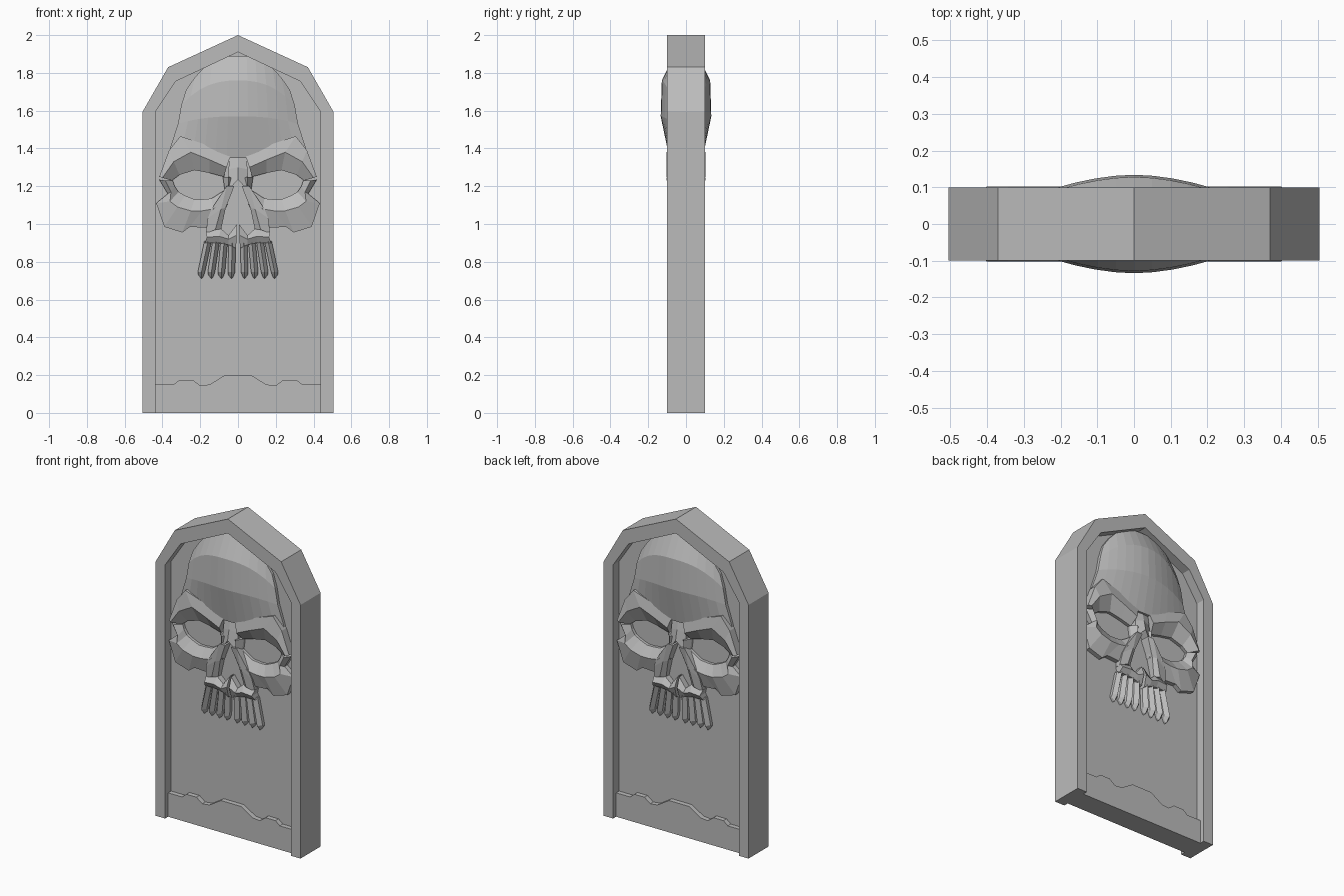
import bpy
import bmesh

if "Cube" in bpy.data.objects:
    bpy.data.objects.remove(bpy.data.objects["Cube"], do_unlink=True)

stone = bpy.data.materials.new("grey stone")
stone.use_nodes = True
stone.diffuse_color = (0.5, 0.5, 0.5, 1)
stone.node_tree.nodes["Principled BSDF"].inputs["Base Color"].default_value = stone.diffuse_color

PANEL_DEPTH = 0.04
ROOT_DEPTH = 0.03


def finish(name, bm):
    """Turn a bmesh into a stone object with flat faces."""
    bmesh.ops.recalc_face_normals(bm, faces=bm.faces)
    seam = [f for f in bm.faces if all(abs(v.co.x) < 1e-4 for v in f.verts)]
    bmesh.ops.delete(bm, geom=seam, context="FACES")
    mesh = bpy.data.meshes.new(name)
    bm.to_mesh(mesh)
    bm.free()
    mesh.materials.append(stone)
    obj = bpy.data.objects.new(name, mesh)
    bpy.context.collection.objects.link(obj)
    return obj


def arch(half):
    """Complete a right half outline, starting at the centre, with its left half."""
    return [(-x, z) for x, z in reversed(half)] + [p for p in half if p[0] > 0]


def prism(name, outline, depth):
    """Extrude an outline equally to the front and the back."""
    bm = bmesh.new()
    face = bm.faces.new([bm.verts.new((x, -depth, z)) for x, z in outline])
    result = bmesh.ops.extrude_face_region(bm, geom=[face], use_keep_orig=True)
    for item in result["geom"]:
        if isinstance(item, bmesh.types.BMVert):
            item.co.y = depth
    return finish(name, bm)


def relief(name, rows):
    """Loft rows of (x, z, depth) points into a carving, mirrored to all sides."""
    bm = bmesh.new()
    grid = [[bm.verts.new((x, -d, z)) for x, z, d in row] for row in rows]
    for upper, lower in zip(grid, grid[1:]):
        for i in range(len(upper) - 1):
            bm.faces.new((upper[i], upper[i + 1], lower[i + 1], lower[i]))
    result = bmesh.ops.extrude_face_region(bm, geom=bm.faces[:], use_keep_orig=True)
    for item in result["geom"]:
        if isinstance(item, bmesh.types.BMVert):
            item.co.y = -ROOT_DEPTH
    obj = finish(name, bm)
    mirror = obj.modifiers.new("mirror", "MIRROR")
    mirror.use_axis = (True, True, False)
    mirror.merge_threshold = 0.0005
    return obj


def level(depth, points):
    """Give every point of a row the same depth."""
    return [(x, z, depth) for x, z in points]


# Headstone: raised frame, sunken panel and ragged ground strip
outer = [(0, 2), (.37, 1.83), (.505, 1.595), (.505, 0)]
inner = [(0, 1.91), (.33, 1.755), (.437, 1.595), (.437, 0)]
prism("frame", arch(outer) + arch(inner)[::-1], 0.1)
prism("panel", arch(inner), PANEL_DEPTH)
ragged = [(.07, .2), (.15, .15), (.2, .145), (.24, .175),
          (.31, .175), (.34, .15), (.437, .15), (.437, 0)]
prism("ground_strip", [(-x, z) for x, z in reversed(ragged)] + ragged, 0.07)


# Cranium: each row gives half width, centre and edge height, centre and edge depth
def cranium_row(width, z_mid, z_edge, d_mid, d_edge, columns=7):
    row = []
    for i in range(columns):
        u = i / (columns - 1)
        z = z_mid + (z_edge - z_mid) * u ** 2.5
        d = d_mid + (d_edge - d_mid) * u ** 1.8
        row.append((width * u, z, d))
    return row


relief("cranium", [
    cranium_row(.275, 1.89, 1.71, .065, .055),
    cranium_row(.30, 1.76, 1.63, .128, .06),
    cranium_row(.318, 1.57, 1.53, .134, .06),
    cranium_row(.36, 1.35, 1.40, .088, .055),
])

# Brow: upper edge, crest and underside
relief("brow", [
    level(.088, [(.04, 1.36), (.17, 1.42), (.305, 1.465), (.365, 1.39), (.417, 1.25)]),
    level(.102, [(.06, 1.30), (.15, 1.34), (.25, 1.38), (.34, 1.33), (.40, 1.245)]),
    level(.06, [(.075, 1.25), (.15, 1.27), (.23, 1.285), (.31, 1.26), (.35, 1.23)]),
])

# Cheekbone: eye socket edge, crest and lower edge
relief("cheekbone", [
    level(.058, [(.08, 1.25), (.07, 1.18), (.14, 1.135), (.19, 1.13), (.23, 1.13),
                 (.28, 1.15), (.315, 1.17), (.335, 1.2), (.345, 1.23)]),
    level(.095, [(.05, 1.25), (.05, 1.16), (.13, 1.08), (.19, 1.07), (.25, 1.07),
                 (.32, 1.09), (.36, 1.12), (.355, 1.17), (.385, 1.23)]),
    level(.068, [(.02, 1.24), (.06, 1.09), (.17, .98), (.255, .985), (.295, .955),
                 (.39, .985), (.433, 1.11), (.372, 1.16), (.417, 1.235)]),
])

# Nose bridge and the bone beside the nose opening
relief("nose_bridge", [
    [(0, 1.36, .075), (.045, 1.36, .07)],
    [(0, 1.3, .09), (.05, 1.29, .075)],
    [(0, 1.235, .104), (.06, 1.17, .08)],
])
relief("nose_side", [
    [(.02, 1.2, .1), (.06, 1.2, .1), (.14, 1.08, .097)],
    [(.065, 1.085, .085), (.09, 1.08, .1), (.16, 1.03, .09)],
    [(.09, .97, .07), (.12, .97, .09), (.17, .95, .075)],
])

# Upper jaw with its row of teeth
relief("upper_jaw", [
    level(.075, [(.005, 1.0), (.05, .94), (.09, .975), (.17, .96)]),
    level(.1, [(.008, .94), (.05, .92), (.10, .935), (.165, .93)]),
    level(.08, [(.01, .87), (.05, .89), (.10, .9), (.175, .9)]),
])
for i in range(4):
    top, tip, half = .03 + .043 * i, .035 + .053 * i, .019
    relief(f"tooth_{i + 1}", [
        [(top - half, .91, .06), (top, .91, .085), (top + half, .91, .06)],
        [(tip - half, .745, .06), (tip, .745, .088), (tip + half, .745, .06)],
        [(tip - half / 2, .72, .05), (tip, .71, .06), (tip + half, .735, .05)],
    ])
